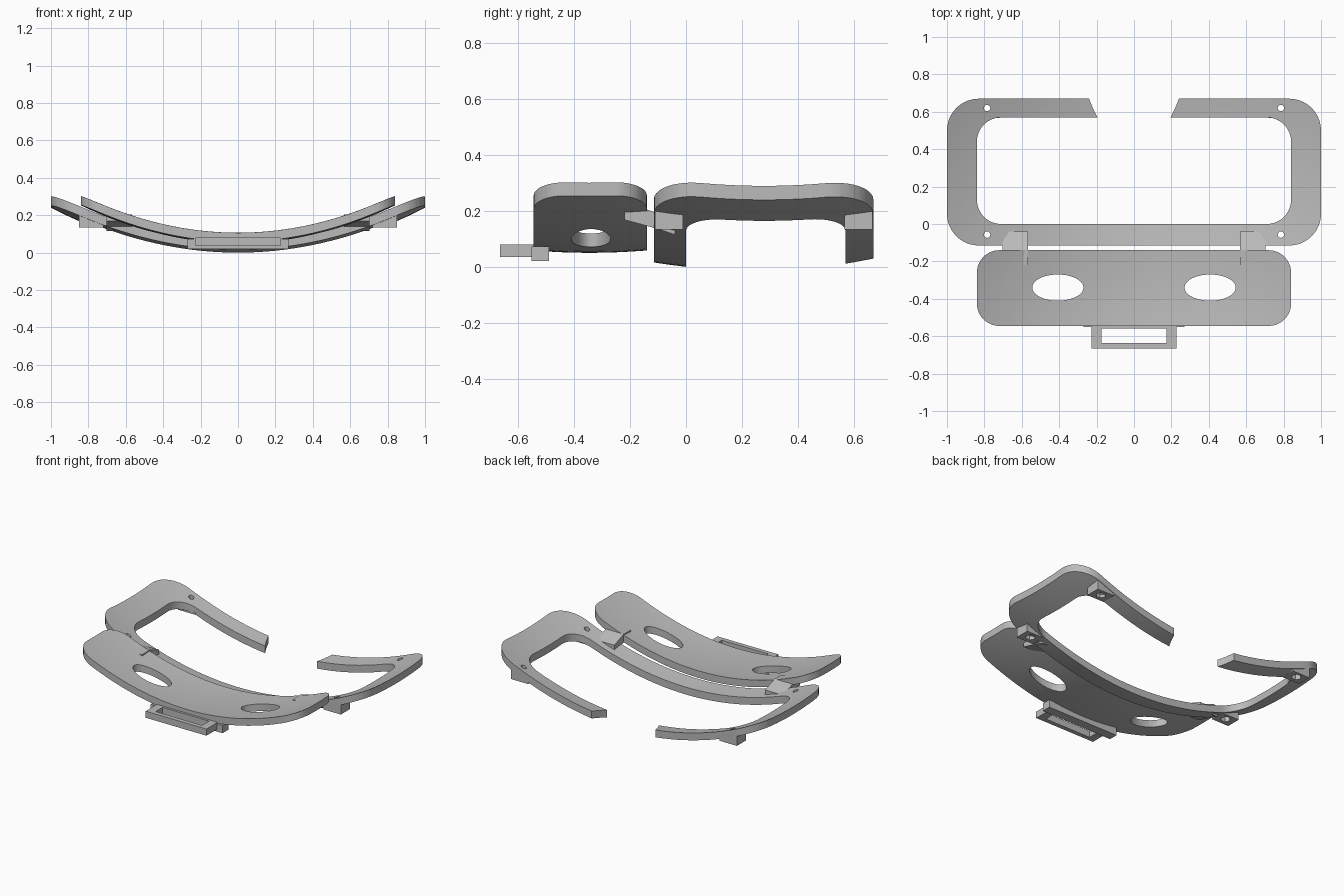
import bpy, bmesh
from math import sin, cos, pi, radians
from mathutils import Vector

cube = bpy.data.objects.get("Cube")
if cube:
    bpy.data.objects.remove(cube, do_unlink=True)

grey = bpy.data.materials.new("plain grey")
grey.use_nodes = True
grey.diffuse_color = (0.5, 0.5, 0.5, 1)
grey.node_tree.nodes["Principled BSDF"].inputs["Base Color"].default_value = (0.5, 0.5, 0.5, 1)


def finish(name, bm, smooth=True):
    bmesh.ops.recalc_face_normals(bm, faces=bm.faces[:])
    mesh = bpy.data.meshes.new(name)
    bm.to_mesh(mesh)
    bm.free()
    mesh.materials.append(grey)
    obj = bpy.data.objects.new(name, mesh)
    bpy.context.collection.objects.link(obj)
    bpy.ops.object.select_all(action='DESELECT')
    obj.select_set(True)
    bpy.context.view_layer.objects.active = obj
    if smooth:
        bpy.ops.object.shade_smooth_by_angle(angle=radians(30))
    return obj


def ellipse(x, y, rx, ry, n=32):
    return [(x + rx * cos(2 * pi * i / n), y + ry * sin(2 * pi * i / n)) for i in range(n)]


def arc(x, y, r, start, n=10):
    return [(x + r * cos(start + pi / 2 * i / n), y + r * sin(start + pi / 2 * i / n))
            for i in range(n + 1)]


def rect(x0, x1, y0, y1):
    return [(x0, y0), (x1, y0), (x1, y1), (x0, y1)]


def rounded_rect(x0, x1, y0, y1, r):
    return (arc(x1 - r, y0 + r, r, -pi / 2) + arc(x1 - r, y1 - r, r, 0)
            + arc(x0 + r, y1 - r, r, pi / 2) + arc(x0 + r, y0 + r, r, pi))


def plate(name, loops, bottom, top, step=0):
    """Fill the outline and its holes, then raise it between two height functions."""
    bm = bmesh.new()
    for loop in loops:
        vs = [bm.verts.new((x, y, 0)) for x, y in loop]
        for a, b in zip(vs, vs[1:] + vs[:1]):
            bm.edges.new((a, b))
    bmesh.ops.triangle_fill(bm, use_beauty=True, edges=bm.edges[:], normal=(0, 0, 1))
    if step:
        n = int(1 / step)
        for axis in (Vector((1, 0, 0)), Vector((0, 1, 0))):
            for i in range(-n, n + 1):
                bmesh.ops.bisect_plane(bm, geom=bm.verts[:] + bm.edges[:] + bm.faces[:],
                                       dist=0.00001, plane_co=axis * (i * step + 0.003),
                                       plane_no=axis)
        bmesh.ops.triangulate(bm, faces=bm.faces[:])
    rim = [e for e in bm.edges if e.is_boundary]
    low = bm.verts[:]
    upper = {v: bm.verts.new(v.co) for v in low}
    for f in bm.faces[:]:
        bm.faces.new([upper[v] for v in f.verts])
    for e in rim:
        a, b = e.verts
        bm.faces.new((a, b, upper[b], upper[a]))
    for v in low:
        x, y = v.co.xy
        v.co.z = bottom(x, y)
        upper[v].co.z = top(x, y)
    return finish(name, bm)


def frame_z(x, y):
    return 0.255 * x * x + 0.2 * (y - 0.28) ** 2 - 0.0157


def visor_z(x, y):
    return 0.287 * x * x + 0.2 * (y + 0.345) ** 2 + 0.05


# Open frame: right half of the outline, mirrored for the left half
outer = arc(0.83, 0.055, 0.17, -pi / 2) + arc(0.83, 0.5, 0.17, 0)
inner = arc(0.71, 0.44, 0.13, 0)[::-1] + arc(0.71, 0.13, 0.13, -pi / 2)[::-1]
half = [(x, y if y < 0.6 else min(y, 0.67)) for x, y in outer]
half += [(0.24, 0.67), (0.23, 0.645), (0.218, 0.615), (0.206, 0.59), (0.195, 0.57)] + inner
cut = half.index((0.195, 0.57))
left = [(-x, y) for x, y in half]
outline = half + left[::-1]
screw_points = [(s * 0.785, y) for s in (-1, 1) for y in (-0.057, 0.62)]
frame_loops = [outline] + [ellipse(x, y, 0.017, 0.017, 16) for x, y in screw_points]
plate("curved_frame", frame_loops, frame_z, lambda x, y: frame_z(x, y) + 0.05, 0.05)

# Front visor with two oval openings
visor_loops = [rounded_rect(-0.84, 0.84, -0.545, -0.14, 0.12)]
visor_loops += [ellipse(s * 0.407, -0.34, 0.137, 0.07, 40) for s in (-1, 1)]
plate("visor", visor_loops, visor_z, lambda x, y: visor_z(x, y) + 0.048, 0.05)

# Mounting blocks with hexagonal nut sockets under the frame
for x, y in screw_points:
    side = "left" if x > 0 else "right"
    end = "back" if y > 0 else "front"
    plate(f"{end}_{side}_nut_block",
          [rect(x - 0.065, x + 0.065, y - 0.053, y + 0.047), ellipse(x, y, 0.032, 0.032, 6)],
          lambda x, y: 0.133, lambda x, y: frame_z(x, y) + 0.012)

# Slanted bars joining the visor to the frame
profile = [(-0.22, 0.168), (-0.22, 0.202), (-0.14, 0.205),
           (-0.04, 0.168), (-0.04, 0.115), (-0.11, 0.138)]
for s, side in ((1, "left"), (-1, "right")):
    bm = bmesh.new()
    ends = [[bm.verts.new((s * x, y, z)) for y, z in profile] for x in (0.567, 0.703)]
    for ring in ends:
        bm.faces.new(ring)
    for i in range(len(profile)):
        j = (i + 1) % len(profile)
        bm.faces.new((ends[0][i], ends[0][j], ends[1][j], ends[1][i]))
    finish(f"{side}_joining_bar", bm, False)

# Strap loop and its base on the front edge
plate("strap_loop", [rect(-0.228, 0.228, -0.665, -0.54), rect(-0.175, 0.175, -0.635, -0.56)],
      lambda x, y: 0.035, lambda x, y: 0.08)
plate("strap_loop_base", [rect(-0.27, 0.27, -0.552, -0.49)],
      lambda x, y: 0.02, lambda x, y: 0.072)
